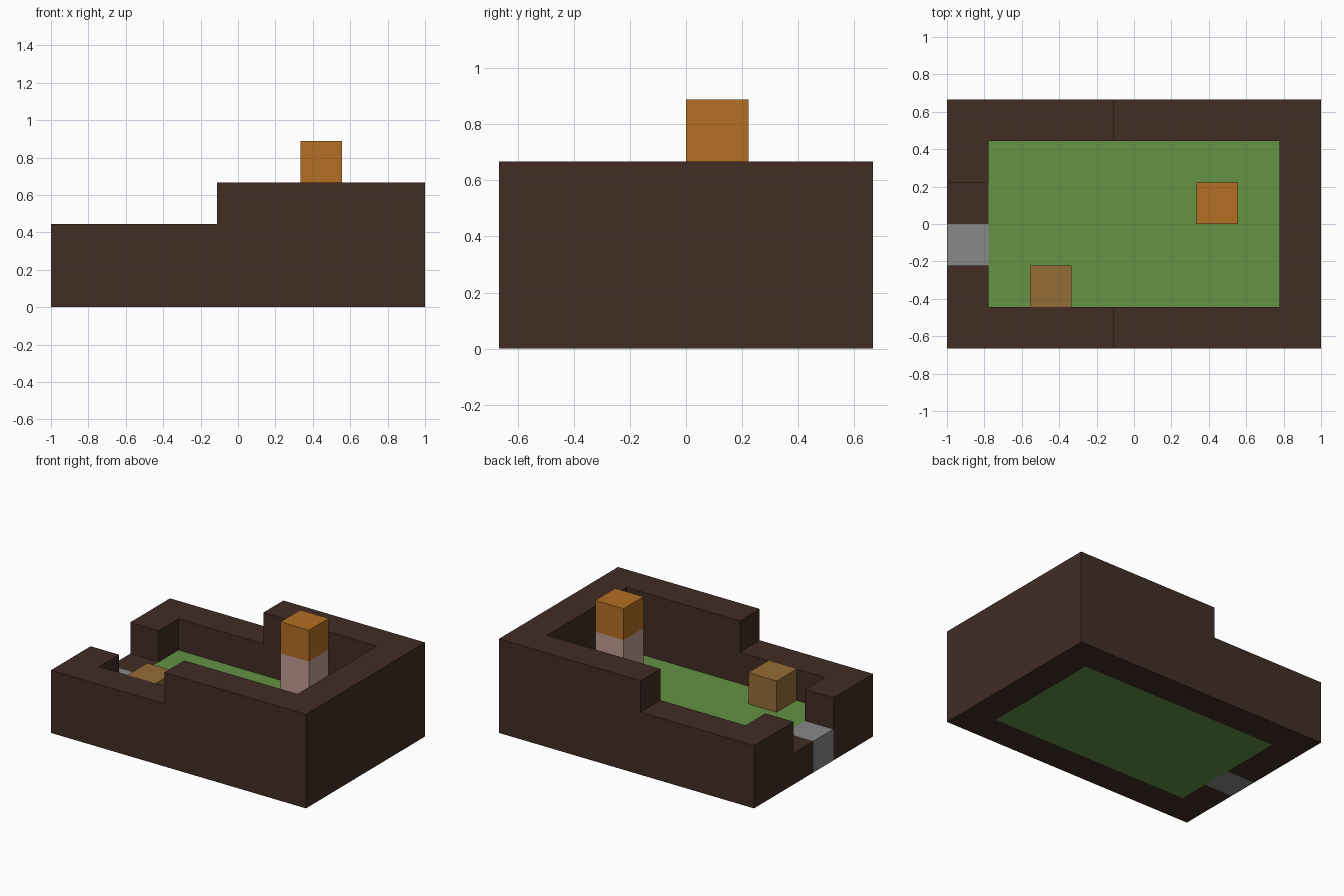
import bpy
import bmesh

cube = bpy.data.objects.get("Cube")
if cube:
    bpy.data.objects.remove(cube, do_unlink=True)

CELL = 2 / 9  # the whole model sits on a 9 x 6 block grid


def material(name, rgb):
    """Flat material from display (sRGB) values 0-255."""
    lin = [((c / 255 + 0.055) / 1.055) ** 2.4 for c in rgb]
    mat = bpy.data.materials.new(name)
    mat.use_nodes = True
    mat.diffuse_color = (*lin, 1)
    bsdf = mat.node_tree.nodes["Principled BSDF"]
    bsdf.inputs["Base Color"].default_value = (*lin, 1)
    bsdf.inputs["Roughness"].default_value = 0.9
    return mat


def prism(name, outline, z0, z1, mat):
    """Extrude a counter-clockwise grid outline from level z0 to z1."""
    bm = bmesh.new()
    base = bm.faces.new([bm.verts.new(((x - 4.5) * CELL, (y - 3) * CELL, z0 * CELL))
                         for x, y in outline])
    top = bmesh.ops.extrude_face_region(bm, geom=[base], use_keep_orig=True)
    verts = [v for v in top["geom"] if isinstance(v, bmesh.types.BMVert)]
    bmesh.ops.translate(bm, verts=verts, vec=(0, 0, (z1 - z0) * CELL))
    bmesh.ops.recalc_face_normals(bm, faces=bm.faces)
    mesh = bpy.data.meshes.new(name)
    bm.to_mesh(mesh)
    bm.free()
    mesh.materials.append(mat)
    obj = bpy.data.objects.new(name, mesh)
    bpy.context.collection.objects.link(obj)
    return obj


def block(name, x, y, z0, z1, mat, w=1, d=1):
    return prism(name, [(x, y), (x + w, y), (x + w, y + d), (x, y + d)], z0, z1, mat)


brown = material("dark brown earth", (66, 45, 36))
green = material("grass green", (100, 147, 68))
grey = material("stone grey", (136, 136, 136))
orange = material("orange", (179, 110, 34))
tan = material("tan wood", (149, 109, 54))
pink = material("pale pink", (192, 156, 147))

# Stepped surrounding wall
prism("high_wall", [(4, 0), (9, 0), (9, 6), (4, 6), (4, 5), (8, 5), (8, 1), (4, 1)],
      0, 3, brown)
prism("low_wall_front", [(0, 0), (4, 0), (4, 1), (1, 1), (1, 2), (0, 2)], 0, 2, brown)
prism("low_wall_back", [(0, 4), (1, 4), (1, 5), (4, 5), (4, 6), (0, 6)], 0, 2, brown)

# Gap in the wall
block("gap_sill", 0, 3, 0, 1, brown)
block("stone_step", 0, 2, 0, 1, grey)

# Sunken lawn
block("grass_floor", 1, 1, 0, 1, green, w=7, d=4)

# Things standing on the grass
block("crate", 2, 1, 1, 2, tan)
block("pillar_body", 6, 3, 1, 3, pink)
block("pillar_top", 6, 3, 3, 4, orange)
